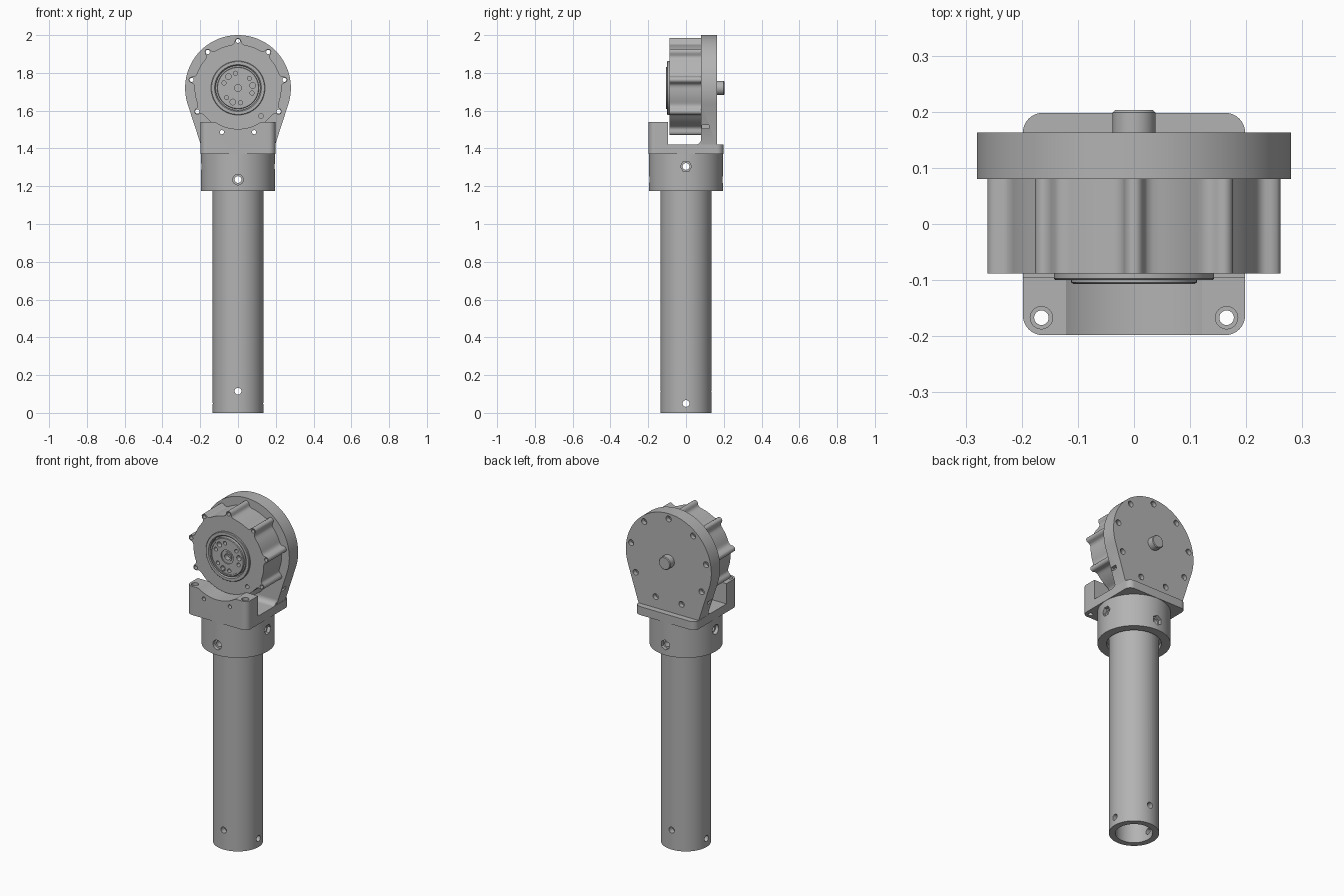
import bpy, bmesh
from math import sin, cos, pi, radians, acos, atan2, hypot
from mathutils import Matrix, Vector

cube = bpy.data.objects.get("Cube")
if cube:
    bpy.data.objects.remove(cube, do_unlink=True)

metal = bpy.data.materials.new("plain_grey")
metal.use_nodes = True
GREY = (0.45, 0.45, 0.45, 1)
metal.diffuse_color = GREY
metal.node_tree.nodes["Principled BSDF"].inputs["Base Color"].default_value = GREY

AXES = {"x": Matrix.Rotation(pi / 2, 4, "Y"),
        "y": Matrix.Rotation(-pi / 2, 4, "X"),
        "z": Matrix.Identity(4)}
AXLE = 1.72        # height of the joint axis
BOLT_R = 0.249     # radius of the bolt circle
BOLTS = [radians(90 + 40 * i) for i in range(9)]


def finish(name, bm):
    bmesh.ops.recalc_face_normals(bm, faces=bm.faces)
    mesh = bpy.data.meshes.new(name)
    bm.to_mesh(mesh)
    bm.free()
    mesh.materials.append(metal)
    obj = bpy.data.objects.new(name, mesh)
    bpy.context.collection.objects.link(obj)
    return obj


def cylinder(name, r, loc, axis, depth, sides=32):
    bm = bmesh.new()
    bmesh.ops.create_cone(bm, cap_ends=True, segments=sides, radius1=r, radius2=r,
                          depth=depth, matrix=Matrix.Translation(loc) @ AXES[axis])
    return finish(name, bm)


def box(name, low, high):
    bm = bmesh.new()
    low, high = Vector(low), Vector(high)
    bmesh.ops.create_cube(bm, size=1, matrix=Matrix.Translation((low + high) / 2)
                          @ Matrix.Diagonal((*(high - low), 1)))
    return finish(name, bm)


def lathe(name, profile, loc=(0, 0, 0), axis="z"):
    """Turn (radius, height) points around an axis."""
    bm = bmesh.new()
    verts = [bm.verts.new((r, 0, h)) for r, h in profile]
    edges = [bm.edges.new(pair) for pair in zip(verts, verts[1:])]
    if profile[0][0] > 0:
        edges.append(bm.edges.new((verts[-1], verts[0])))
    bmesh.ops.spin(bm, geom=verts + edges, cent=(0, 0, 0), axis=(0, 0, 1),
                   angle=2 * pi, steps=64)
    bmesh.ops.remove_doubles(bm, verts=bm.verts, dist=1e-5)
    bm.transform(Matrix.Translation(loc) @ AXES[axis])
    return finish(name, bm)


def prism(name, points, offset):
    """Extrude an outline of 3D points along an offset."""
    bm = bmesh.new()
    face = bm.faces.new([bm.verts.new(p) for p in points])
    new = bmesh.ops.extrude_face_region(bm, geom=[face])["geom"]
    moved = [g for g in new if isinstance(g, bmesh.types.BMVert)]
    bmesh.ops.translate(bm, verts=moved, vec=offset)
    return finish(name, bm)


def cut(obj, *cutters):
    for cutter in cutters:
        cutter.hide_render = True
        mod = obj.modifiers.new("cut", "BOOLEAN")
        mod.operation, mod.solver, mod.object = "DIFFERENCE", "EXACT", cutter
        bpy.context.view_layer.objects.active = obj
        bpy.ops.object.modifier_apply(modifier=mod.name)
        bpy.data.objects.remove(cutter, do_unlink=True)


def drill(obj, r, loc, axis, depth, sides=24):
    cut(obj, cylinder("drill", r, loc, axis, depth, sides))


def ring_point(r, angle, y):
    return (r * cos(angle), y, AXLE + r * sin(angle))


# Hollow tube with cross holes near its foot
tube = lathe("tube", [(0.135, 0), (0.135, 1.365), (0.1, 1.365), (0.1, 0)])
drill(tube, 0.018, (0, 0, 0.115), "y", 1)
drill(tube, 0.018, (0, 0, 0.05), "x", 1)

# Clamp collar, its screws pass through the tube
collar = lathe("collar", [(0.196, 1.175), (0.196, 1.375), (0.132, 1.375),
                          (0.132, 1.2), (0.147, 1.2), (0.147, 1.175)])
for part in (tube, collar):
    drill(part, 0.018, (0, 0, 1.235), "y", 1)
    drill(part, 0.018, (0, 0, 1.305), "x", 1)
drill(collar, 0.028, (0, -0.2, 1.235), "y", 0.05)
drill(collar, 0.028, (-0.2, 0, 1.305), "x", 0.05)
drill(collar, 0.03, (0, 0.2, 1.235), "y", 0.05, 6)
drill(collar, 0.03, (0.2, 0, 1.305), "x", 0.05, 6)

# Bracket: rounded square base with a raised front block
HALF, ROUND = 0.198, 0.035
outline = []
for quarter, (sx, sy) in enumerate([(1, 1), (-1, 1), (-1, -1), (1, -1)]):
    for step in range(9):
        a = pi / 2 * (quarter + step / 8)
        outline.append((sx * (HALF - ROUND) + ROUND * cos(a),
                        sy * (HALF - ROUND) + ROUND * sin(a), 1.37))
bracket = prism("bracket", outline, (0, 0, 0.17))
cut(bracket, box("channel", (-1, -0.095, 1.42), (1, 1, 2)),
    cylinder("saddle", 0.217, (0, -0.2, AXLE), "y", 0.5, 96))
for side in (-1, 1):
    drill(bracket, 0.013, (side * 0.165, -0.167, 1.45), "z", 0.4)
    drill(bracket, 0.02, (side * 0.165, -0.167, 1.54), "z", 0.04)
    drill(bracket, 0.011, ring_point(BOLT_R, radians(-90 + side * 20), -0.15), "y", 0.2)

# Back plate: disc with straight sides running down to the base
PLATE_R, FOOT = 0.28, 0.197
reach = Vector((FOOT, 1.42 - AXLE))
tangent = atan2(reach.y, reach.x) + acos(PLATE_R / reach.length)
shape = [ring_point(PLATE_R, tangent + (pi - 2 * tangent) * i / 80, 0.08) for i in range(81)]
shape += [(-FOOT, 0.08, 1.42), (-FOOT, 0.08, 1.4), (FOOT, 0.08, 1.4), (FOOT, 0.08, 1.42)]
plate = prism("back_plate", shape, (0, 0.083, 0))
for side in (-1, 1):
    cut(plate, box("slot", (side * 0.235 - 0.025, 0.085, 1.505),
                   (side * 0.235 + 0.025, 0.122, 1.525)))

# Fillet between base and back plate
curve = [(-FOOT, 0.05 + 0.03 * sin(a), 1.45 - 0.03 * cos(a))
         for a in (pi / 2 * i / 8 for i in range(9))]
prism("plate_fillet", curve + [(-FOOT, 0.09, 1.45), (-FOOT, 0.09, 1.41),
                               (-FOOT, 0.05, 1.41)], (2 * FOOT, 0, 0))

# Motor housing: drum with nine bolt lugs
BODY_R = 0.23
lug = [(0.034, BODY_R - 0.002), (0.024, 0.233), (0.0185, 0.241), (0.017, 0.25),
       (0.012, 0.260), (0.006, 0.264)]
lug = lug + [(0, 0.265)] + [(-t, r) for t, r in reversed(lug)]
shape = []
for a in BOLTS:
    shape += [ring_point(hypot(t, r), a - atan2(t, r), -0.088) for t, r in lug]
    shape += [ring_point(BODY_R, a + radians(d), -0.088) for d in range(11, 30, 3)]
housing = prism("motor_housing", shape, (0, 0.17, 0))
for a in BOLTS:
    drill(housing, 0.011, ring_point(BOLT_R, a, 0), "y", 0.5)
    drill(plate, 0.011, ring_point(BOLT_R, a, 0.12), "y", 0.5)
    drill(plate, 0.017, ring_point(BOLT_R, a, 0.163), "y", 0.05)
drill(housing, 0.012, (0.122, -0.09, 1.572), "y", 0.06)
drill(housing, 0.12, (0, -0.09, AXLE), "y", 0.04, 64)

# Output bearing ring and hub with grouped screw holes
lathe("bearing_ring", [(0.143, -0.08), (0.143, -0.097), (0.14, -0.1),
                       (0.124, -0.1), (0.118, -0.094), (0.118, -0.08)],
      (0, 0, AXLE), "y")
hub = lathe("output_hub", [(0, -0.065), (0.018, -0.065), (0.018, -0.1), (0.028, -0.1),
                           (0.028, -0.095), (0.04, -0.095), (0.04, -0.102),
                           (0.1, -0.102), (0.1, -0.107), (0.108, -0.107),
                           (0.112, -0.104), (0.112, -0.06), (0, -0.06)],
            (0, 0, AXLE), "y")
for group in (130, 250, 10):
    for shift, r in ((-30, 0.011), (0, 0.015), (30, 0.011)):
        drill(hub, r, ring_point(0.079, radians(group + shift), -0.1), "y", 0.05)

# Shaft stub at the back
lathe("rear_shaft", [(0, 0.15), (0.038, 0.15), (0.038, 0.199), (0.034, 0.203), (0, 0.203)],
      (0, 0, AXLE), "y")

# Smooth round faces, keep hard edges
for obj in bpy.context.collection.objects:
    if obj.type == "MESH" and metal.name in obj.data.materials:
        bpy.ops.object.select_all(action="DESELECT")
        obj.select_set(True)
        bpy.context.view_layer.objects.active = obj
        bpy.ops.object.shade_smooth_by_angle(angle=radians(30))
